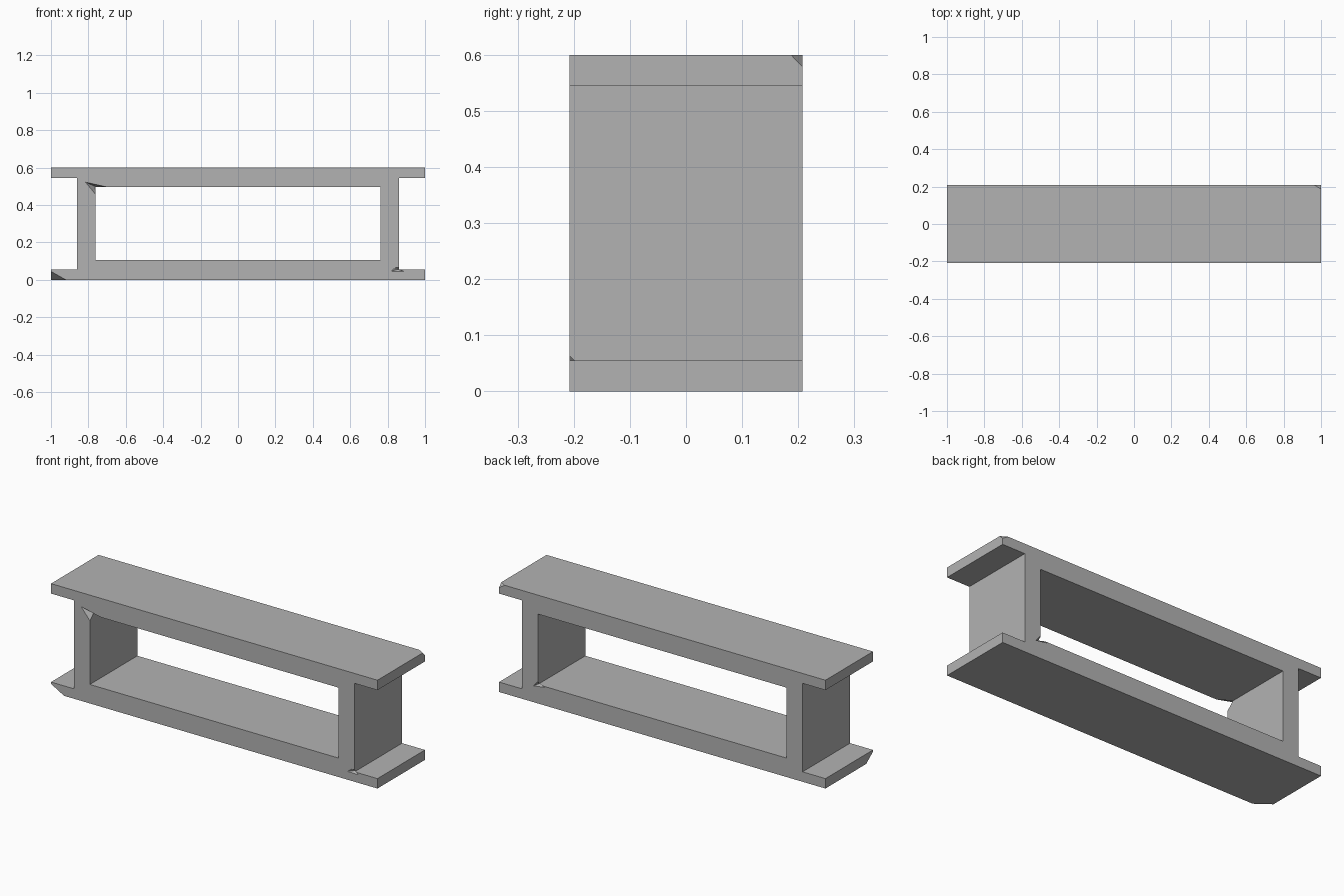
import bpy
import bmesh
from mathutils import Vector

cube = bpy.data.objects.get("Cube")
if cube:
    bpy.data.objects.remove(cube, do_unlink=True)

# Main dimensions
HALF_X, HALF_Y, TOP = 1.0, 0.208, 0.6
FLANGE = 0.055
POST_OUT, POST_IN = 0.86, 0.762
HOLE_LOW, HOLE_HIGH = 0.105, 0.495

stone = bpy.data.materials.new("grey_stone")
stone.use_nodes = True
GREY = (0.45, 0.45, 0.45, 1)
stone.diffuse_color = GREY
stone.node_tree.nodes["Principled BSDF"].inputs["Base Color"].default_value = GREY


def make_object(name, bm):
    bmesh.ops.recalc_face_normals(bm, faces=bm.faces)
    mesh = bpy.data.meshes.new(name)
    bm.to_mesh(mesh)
    bm.free()
    mesh.materials.append(stone)
    obj = bpy.data.objects.new(name, mesh)
    bpy.context.collection.objects.link(obj)
    return obj


def prism(name, outline, half_depth):
    """Extrude an (x, z) outline along y."""
    bm = bmesh.new()
    face = bm.faces.new([bm.verts.new((x, -half_depth, z)) for x, z in outline])
    new = bmesh.ops.extrude_face_region(bm, geom=[face])["geom"]
    verts = [v for v in new if isinstance(v, bmesh.types.BMVert)]
    bmesh.ops.translate(bm, verts=verts, vec=(0, 2 * half_depth, 0))
    return make_object(name, bm)


def hull(name, points):
    bm = bmesh.new()
    for p in points:
        bm.verts.new(p)
    bmesh.ops.convex_hull(bm, input=bm.verts)
    return make_object(name, bm)


def corner_chip(name, corner, legs):
    """Tetrahedron slicing off an outer corner; legs point into the solid."""
    corner, legs, k = Vector(corner), Vector(legs), 0.3
    origin = corner - legs * k
    points = [origin]
    for i in range(3):
        p = origin.copy()
        p[i] += legs[i] * (1 + 3 * k)
        points.append(p)
    return hull(name, points)


def face_chip(name, outline, side, apex, depth):
    """Shallow pyramid cut into the front (-1) or back (+1) face."""
    tip = Vector((apex[0], side * (HALF_Y - depth), apex[1]))
    base = [Vector((x, side * HALF_Y, z)) for x, z in outline]
    return hull(name, [tip] + [tip + (p - tip) * 1.3 for p in base])


# Beam: right half of the flanged outline, mirrored to the left
right = [(HALF_X, 0), (HALF_X, FLANGE), (POST_OUT, FLANGE),
         (POST_OUT, TOP - FLANGE), (HALF_X, TOP - FLANGE), (HALF_X, TOP)]
beam = prism("flanged_beam", right + [(-x, z) for x, z in reversed(right)], HALF_Y)

# Long window and the broken corners
cutters = [
    prism("window_cutter", [(-POST_IN, HOLE_LOW), (POST_IN, HOLE_LOW),
                            (POST_IN, HOLE_HIGH), (-POST_IN, HOLE_HIGH)], 0.4),
    corner_chip("lower_corner_chip", (-HALF_X, -HALF_Y, 0), (0.08, 0.06, 0.045)),
    corner_chip("upper_corner_chip", (HALF_X, HALF_Y, TOP), (-0.035, -0.021, -0.022)),
    face_chip("window_corner_chip", [(-0.815, 0.522), (-0.69, 0.494), (-0.76, 0.455)],
              -1, (-0.765, 0.5), 0.045),
    face_chip("front_notch", [(0.815, 0.046), (0.835, 0.064), (0.858, 0.066),
                              (0.885, 0.045)], -1, (0.855, 0.056), 0.012),
    face_chip("back_notch", [(0.79, 0.09), (0.765, 0.12), (0.72, 0.1)],
              1, (0.765, 0.102), 0.02),
]
for cutter in cutters:
    cutter.hide_render = True
    mod = beam.modifiers.new(cutter.name, "BOOLEAN")
    mod.operation = "DIFFERENCE"
    mod.solver = "EXACT"
    mod.object = cutter

# Bake the cuts and drop the cutters
bpy.context.view_layer.update()
graph = bpy.context.evaluated_depsgraph_get()
baked = bpy.data.meshes.new_from_object(beam.evaluated_get(graph))
beam.modifiers.clear()
beam.data = baked
baked.materials.clear()
baked.materials.append(stone)
for poly in baked.polygons:
    poly.material_index = 0
for cutter in cutters:
    bpy.data.objects.remove(cutter, do_unlink=True)
